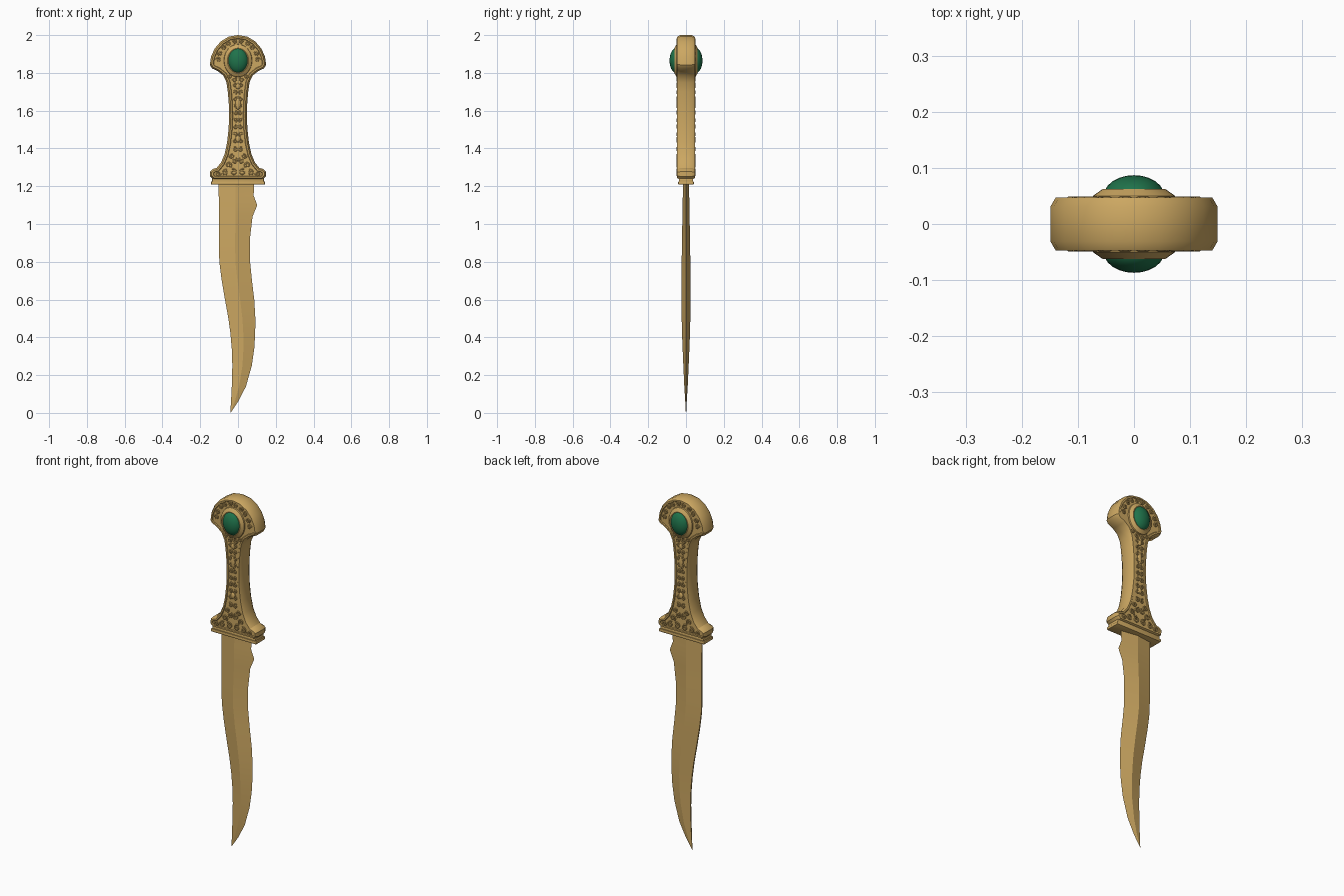
import bpy, bmesh, math
from mathutils import Vector

if "Cube" in bpy.data.objects:
    bpy.data.objects.remove(bpy.data.objects["Cube"])

def material(name, col):
    m = bpy.data.materials.new(name)
    m.diffuse_color = (*col, 1)
    m.use_nodes = True
    m.node_tree.nodes["Principled BSDF"].inputs["Base Color"].default_value = m.diffuse_color
    return m

GOLD = material("gold", (0.60, 0.385, 0.12))
GREEN = material("green_stone", (0.014, 0.17, 0.07))

def finish(bm, name, mat, angle=30):
    bmesh.ops.recalc_face_normals(bm, faces=bm.faces)
    me = bpy.data.meshes.new(name)
    bm.to_mesh(me)
    bm.free()
    ob = bpy.data.objects.new(name, me)
    bpy.context.collection.objects.link(ob)
    me.materials.append(mat)
    bpy.ops.object.select_all(action='DESELECT')
    ob.select_set(True)
    bpy.context.view_layer.objects.active = ob
    bpy.ops.object.shade_smooth_by_angle(angle=math.radians(angle))
    return ob

# blade: z, left edge, right edge, half thickness
SECTIONS = [(1.23, -.102, .085, .015), (1.15, -.102, .083, .017), (1.10, -.101, .102, .018),
            (1.04, -.101, .077, .019), (.93, -.101, .064, .021), (.80, -.099, .064, .023),
            (.70, -.086, .074, .024), (.60, -.069, .086, .024), (.50, -.051, .092, .023),
            (.42, -.040, .091, .021), (.34, -.033, .086, .018), (.25, -.030, .073, .014),
            (.14, -.033, .042, .009), (.06, -.037, .001, .004), (0, -.041, -.039, .001)]
bm = bmesh.new()
rings = []
for z, l, r, t in SECTIONS:
    m = l + (r - l) * .52
    if z > 1.0:
        m = -.012
    s = min(.004, t * .4)
    rings.append([bm.verts.new(p) for p in
                  ((l, -s, z), (m, -t, z), (r, 0, z), (m, t, z), (l, s, z))])
for a, b in zip(rings, rings[1:]):
    for i in range(5):
        j = (i + 1) % 5
        bm.faces.new((a[i], a[j], b[j], b[i]))
bm.faces.new(rings[0])
bm.faces.new(rings[-1])
finish(bm, "blade", GOLD, 12)

# handle: mirrored outline, chamfered, with recessed panels on both sides
HALF = [(.130, 1.235), (.148, 1.252), (.148, 1.277), (.134, 1.291), (.113, 1.297), (.090, 1.325),
        (.071, 1.37), (.058, 1.43), (.050, 1.50), (.047, 1.57), (.049, 1.64), (.054, 1.70),
        (.061, 1.75), (.077, 1.785), (.105, 1.808), (.138, 1.824), (.149, 1.843), (.143, 1.885),
        (.124, 1.928), (.092, 1.966), (.049, 1.992)]
outline = HALF + [(0, 2.0)] + [(-x, z) for x, z in reversed(HALF)]
bm = bmesh.new()
front = [bm.verts.new((x, -.031, z)) for x, z in outline]
back = [bm.verts.new((x, .031, z)) for x, z in outline]
n = len(outline)
caps = [bm.faces.new(front), bm.faces.new(back)]
for i in range(n):
    j = (i + 1) % n
    bm.faces.new((front[i], front[j], back[j], back[i]))
bmesh.ops.recalc_face_normals(bm, faces=bm.faces)
for thick, depth in ((.009, .016), (.008, 0), (.003, -.004)):
    bmesh.ops.inset_region(bm, faces=caps, thickness=thick, depth=depth, use_even_offset=True)
finish(bm, "handle", GOLD)

# guard plates under the handle
def box(name, hx, hy, z0, z1, bev):
    bm = bmesh.new()
    bmesh.ops.create_cube(bm, size=1)
    for v in bm.verts:
        v.co = Vector((v.co.x * 2 * hx, v.co.y * 2 * hy, z0 + (v.co.z + .5) * (z1 - z0)))
    bmesh.ops.bevel(bm, geom=bm.edges[:], offset=bev, segments=2, profile=.5, affect='EDGES')
    finish(bm, name, GOLD)

box("guard_plate_lower", .143, .042, 1.208, 1.226, .005)
box("guard_plate_upper", .137, .038, 1.222, 1.242, .004)

# bezel and stone on both sides
CZ = 1.865
for side, label in ((-1, "front"), (1, "back")):
    bm = bmesh.new()
    prof = [(.080, .040), (.078, .050), (.066, .058), (.060, .062), (.050, .060)]
    loops = []
    for r, y in prof:
        loops.append([bm.verts.new((r * math.cos(k * math.tau / 32) * .94, side * y,
                                    CZ + r * math.sin(k * math.tau / 32) * 1.1)) for k in range(32)])
    for a, b in zip(loops, loops[1:]):
        for i in range(32):
            j = (i + 1) % 32
            bm.faces.new((a[i], a[j], b[j], b[i]))
    bm.faces.new(loops[-1])
    bm.faces.new(loops[0])
    finish(bm, "bezel_" + label, GOLD)
    bm = bmesh.new()
    bmesh.ops.create_uvsphere(bm, u_segments=24, v_segments=14, radius=1)
    for v in bm.verts:
        v.co = Vector((v.co.x * .054, side * .050 + v.co.y * .037, CZ + v.co.z * .067))
    finish(bm, "stone_" + label, GREEN, 40)

# relief ornament: flat scroll tubes, defined for x > 0 and mirrored
def spiral(cx, cz, r, start, turns=1.4, way=1):
    pts = []
    for k in range(17):
        f = k / 16
        a = start + way * f * turns * math.tau
        pts.append((cx + r * (1 - .8 * f) * math.cos(a), cz + r * (1 - .8 * f) * math.sin(a)))
    return pts

scrolls = []
for k in range(5):                                   # pommel band
    a = math.radians(4 + k * 19)
    scrolls.append(spiral(.104 * math.cos(a), 1.862 + .108 * math.sin(a), .013, a, way=(-1) ** k))
for k in range(9):                                   # grip leaves
    z = 1.44 + k * .037
    scrolls.append(spiral(.013 + .004 * abs(k - 4) / 4, z, .012, math.pi / 2 * (-1) ** k, 1.1, (-1) ** k))
for cx, cz, r, s, w in ((.025, 1.275, .019, 1, 1), (.066, 1.272, .017, 2, -1), (.104, 1.267, .014, 3, 1),
                        (.050, 1.312, .017, 4, -1), (.018, 1.335, .016, 2, 1), (.034, 1.362, .014, 0, -1),
                        (.015, 1.395, .013, 1, 1), (.020, 1.765, .014, 2, 1), (.045, 1.782, .011, 0, -1)):
    scrolls.append(spiral(cx, cz, r, s, 1.3, w))     # guard and collar leaves

for side, label in ((-1, "front"), (1, "back")):
    cu = bpy.data.curves.new("scrollwork_" + label, 'CURVE')
    cu.dimensions = '3D'
    cu.bevel_depth = .0035
    cu.bevel_resolution = 1
    cu.use_fill_caps = True
    for pts in scrolls:
        for mx in (-1, 1):
            sp = cu.splines.new('POLY')
            sp.points.add(len(pts) - 1)
            for p, (x, z) in zip(sp.points, pts):
                p.co = (mx * x, side * .0455, z, 1)
    cu.materials.append(GOLD)
    ob = bpy.data.objects.new("scrollwork_" + label, cu)
    bpy.context.collection.objects.link(ob)

    # oval beads along the centre of the grip
    for i, (z, h) in enumerate(((1.45, .018), (1.64, .035), (1.73, .016))):
        bm = bmesh.new()
        bmesh.ops.create_uvsphere(bm, u_segments=14, v_segments=8, radius=1)
        for v in bm.verts:
            v.co = Vector((v.co.x * .014, side * .043 + v.co.y * .008, z + v.co.z * h))
        finish(bm, f"grip_bead_{label}_{i}", GOLD, 40)
